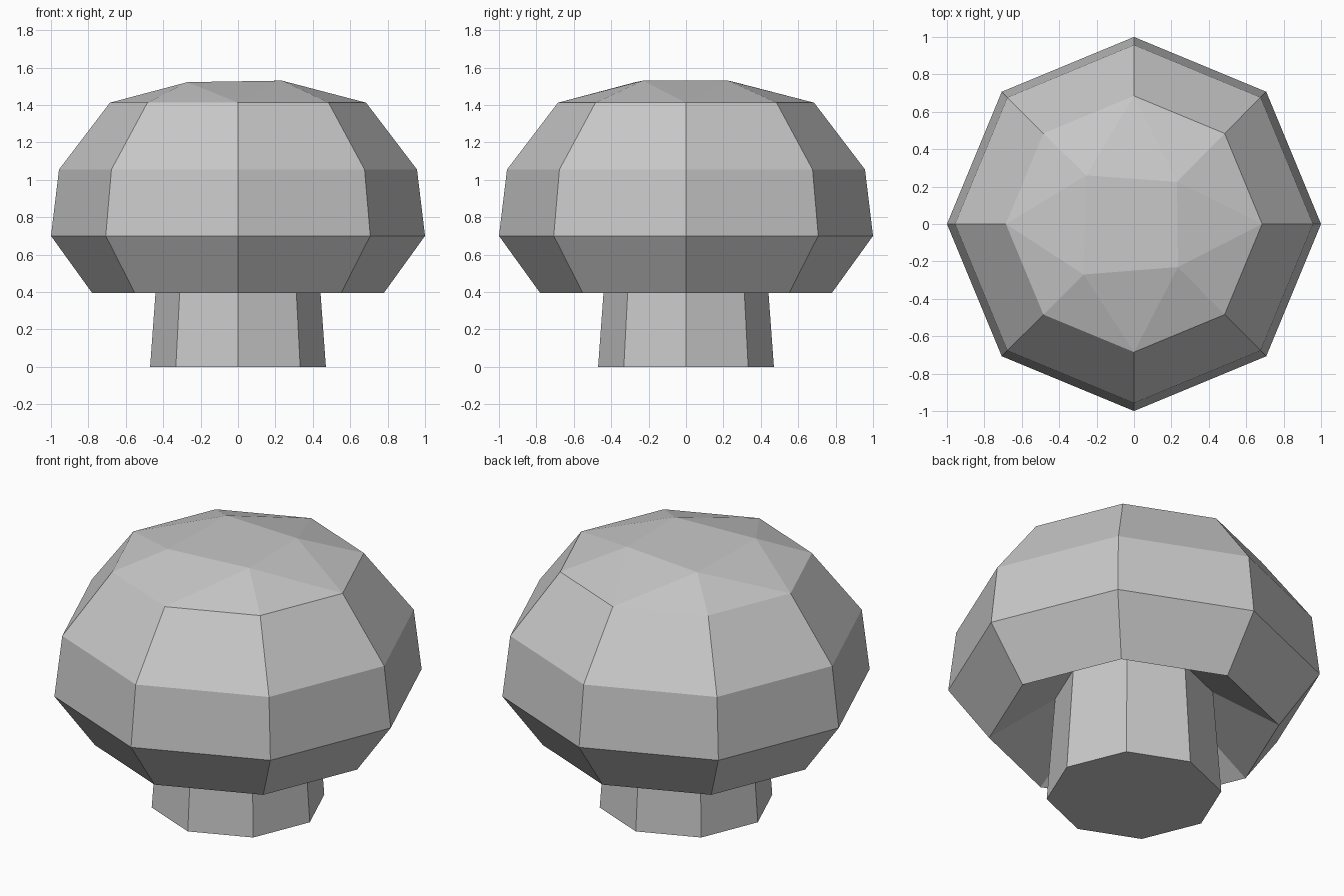
import bpy, bmesh
from math import cos, sin, pi

if "Cube" in bpy.data.objects:
    bpy.data.objects.remove(bpy.data.objects["Cube"], do_unlink=True)

SIDES = 8

grey = bpy.data.materials.new("plain grey")
grey.use_nodes = True
colour = (0.58, 0.58, 0.58, 1)
grey.diffuse_color = colour
grey.node_tree.nodes["Principled BSDF"].inputs["Base Color"].default_value = colour


def lathe(bm, profile):
    """Sweep (radius, z) pairs round the z axis and return the rings."""
    rings = [[bm.verts.new((r * cos(2 * pi * i / SIDES), r * sin(2 * pi * i / SIDES), z))
              for i in range(SIDES)] for r, z in profile]
    for low, high in zip(rings, rings[1:]):
        for i in range(SIDES):
            j = (i + 1) % SIDES
            bm.faces.new((low[i], low[j], high[j], high[i]))
    return rings


def finish(bm, name):
    bmesh.ops.recalc_face_normals(bm, faces=bm.faces[:])
    mesh = bpy.data.meshes.new(name)
    bm.to_mesh(mesh)
    bm.free()
    mesh.materials.append(grey)
    obj = bpy.data.objects.new(name, mesh)
    bpy.context.collection.objects.link(obj)


# Stem: tapered octagonal column reaching up into the cap
bm = bmesh.new()
rings = lathe(bm, [(0.47, 0), (0.424, 0.63)])
for ring in rings:
    bm.faces.new(ring)
finish(bm, "stem")

# Cap: recessed underside, rim and dome
bm = bmesh.new()
rim = lathe(bm, [(0.42, 0.62), (0.78, 0.395), (1, 0.7), (0.957, 1.055), (0.685, 1.412)])[-1]

# Crown: slightly uneven four-cornered top, fanned down to the dome's last ring
corners = [bm.verts.new(p) for p in ((0.23, 0.225, 1.53), (-0.255, 0.26, 1.522),
                                     (-0.27, -0.27, 1.522), (0.235, -0.23, 1.53))]
bm.faces.new(corners)
for k, corner in enumerate(corners):
    a, b, c = (rim[(2 * k + n) % SIDES] for n in range(3))
    bm.faces.new((a, b, corner))
    bm.faces.new((b, c, corner))
    bm.faces.new((c, corners[(k + 1) % 4], corner))
finish(bm, "cap")
